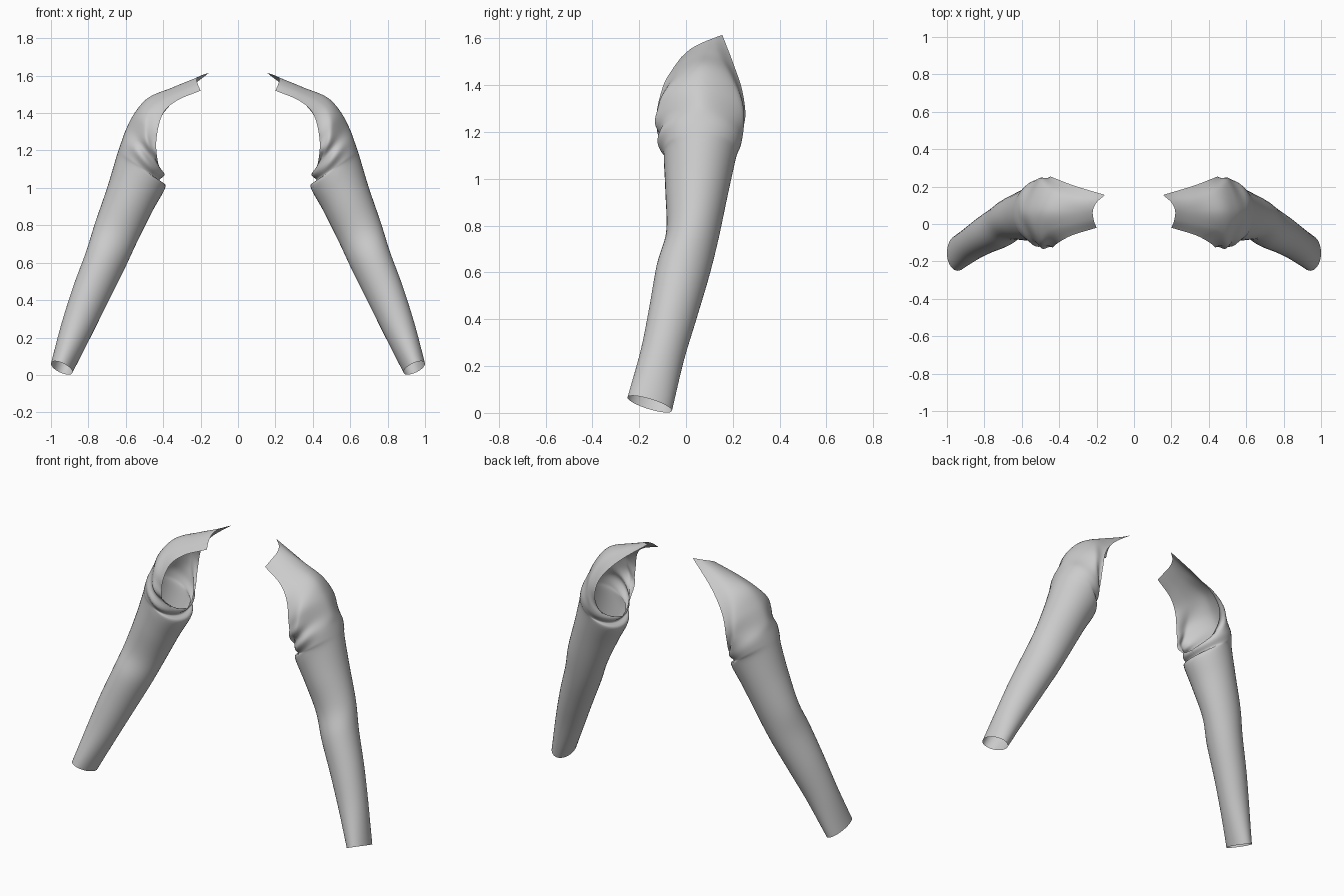
import bpy, bmesh, math
from mathutils import Vector

if "Cube" in bpy.data.objects:
    bpy.data.objects.remove(bpy.data.objects["Cube"])

N = 40      # points around a section
STEPS = 6   # rows between sections

# Closed arm sections: inner x,z, outer x,z, front y, back y, back-to-front tilt
TUBE = [
    (.885, .015, 1.0, .06, -.25, -.06, -.028),
    (.78, .22, .945, .27, -.193, -.01, -.025),
    (.70, .38, .882, .47, -.158, .045, -.02),
    (.61, .56, .812, .66, -.125, .10, -.02),
    (.54, .71, .765, .81, -.085, .14, -.01),
    (.455, .88, .70, 1.0, -.088, .18, 0),
    (.388, 1.005, .655, 1.15, -.095, .21, 0),
    (.42, 1.04, .638, 1.205, -.10, .222, 0),
    (.393, 1.072, .62, 1.255, -.112, .238, 0),
]
# Open shoulder sections: front edge, front, crest, back, back edge
SHOULDER = [
    [(.425, -.07, 1.125), (.50, -.122, 1.25), (.60, .06, 1.31), (.51, .243, 1.25), (.43, .19, 1.12)],
    [(.437, -.125, 1.25), (.50, -.095, 1.36), (.55, .06, 1.405), (.50, .225, 1.35), (.45, .25, 1.24)],
    [(.405, -.10, 1.39), (.455, -.03, 1.45), (.475, .07, 1.485), (.45, .18, 1.455), (.42, .243, 1.365)],
    [(.33, -.06, 1.465), (.34, .0, 1.51), (.35, .07, 1.535), (.345, .14, 1.53), (.32, .205, 1.485)],
    [(.20, -.02, 1.52), (.215, .02, 1.555), (.22, .07, 1.582), (.20, .115, 1.60), (.155, .155, 1.615)],
]


def spline(pts, u):
    """Point on a Catmull-Rom curve, u counted in control points."""
    i = min(int(u), len(pts) - 2)
    t = u - i
    b, c = pts[i], pts[i + 1]
    a = pts[i - 1] if i > 0 else b * 2 - c
    d = pts[i + 2] if i + 2 < len(pts) else c * 2 - b
    return .5 * (2 * b + (c - a) * t + (2 * a - 5 * b + 4 * c - d) * t ** 2
                 + (3 * b - a - 3 * c + d) * t ** 3)


def tube_section(ix, iz, ox, oz, yf, yb, tilt):
    centre = Vector(((ix + ox) / 2, (yf + yb) / 2, (iz + oz) / 2))
    across = Vector(((ox - ix) / 2, 0, (oz - iz) / 2))
    deep = Vector((0, (yb - yf) / 2, tilt))
    angles = [2 * math.pi * k / N for k in range(N + 1)]
    return [centre - across * math.cos(a) - deep * math.sin(a) for a in angles]


def open_section(points):
    pts = [Vector(p) for p in points]
    return [spline(pts, 4 * k / N) for k in range(N + 1)]


def make_sleeve(name, side):
    sections = [tube_section(*s) for s in TUBE] + [open_section(s) for s in SHOULDER]
    columns = list(zip(*sections))
    bm = bmesh.new()
    rows = []
    for r in range((len(sections) - 1) * STEPS + 1):
        row = []
        for col in columns:
            p = spline(col, r / STEPS)
            # soft diagonal drag fold on the front, running out from the underarm
            if p.y < .06:
                along = (p.x - .41) * .6 + (p.z - 1.09) * .8
                off = (p.x - .41) * .8 - (p.z - 1.09) * .6
                fade = math.exp(-((along - .11) / .09) ** 2 - (off / .06) ** 2)
                p.y += .018 * fade * math.cos(off * 75) * min(1, (.06 - p.y) / .1)
            row.append(bm.verts.new((side * p.x, p.y, p.z)))
        rows.append(row)
    for low, high in zip(rows, rows[1:]):
        for k in range(N):
            quad = [low[k], low[k + 1], high[k + 1], high[k]]
            bm.faces.new(quad if side > 0 else quad[::-1])
    # close the arm seam below the armhole
    seam = [v for row in rows[:(len(TUBE) - 1) * STEPS + 1] for v in (row[0], row[-1])]
    bmesh.ops.remove_doubles(bm, verts=seam, dist=.0005)
    for f in bm.faces:
        f.smooth = True
    mesh = bpy.data.meshes.new(name)
    bm.to_mesh(mesh)
    bm.free()
    bpy.context.collection.objects.link(bpy.data.objects.new(name, mesh))


make_sleeve("left_sleeve", 1)
make_sleeve("right_sleeve", -1)
